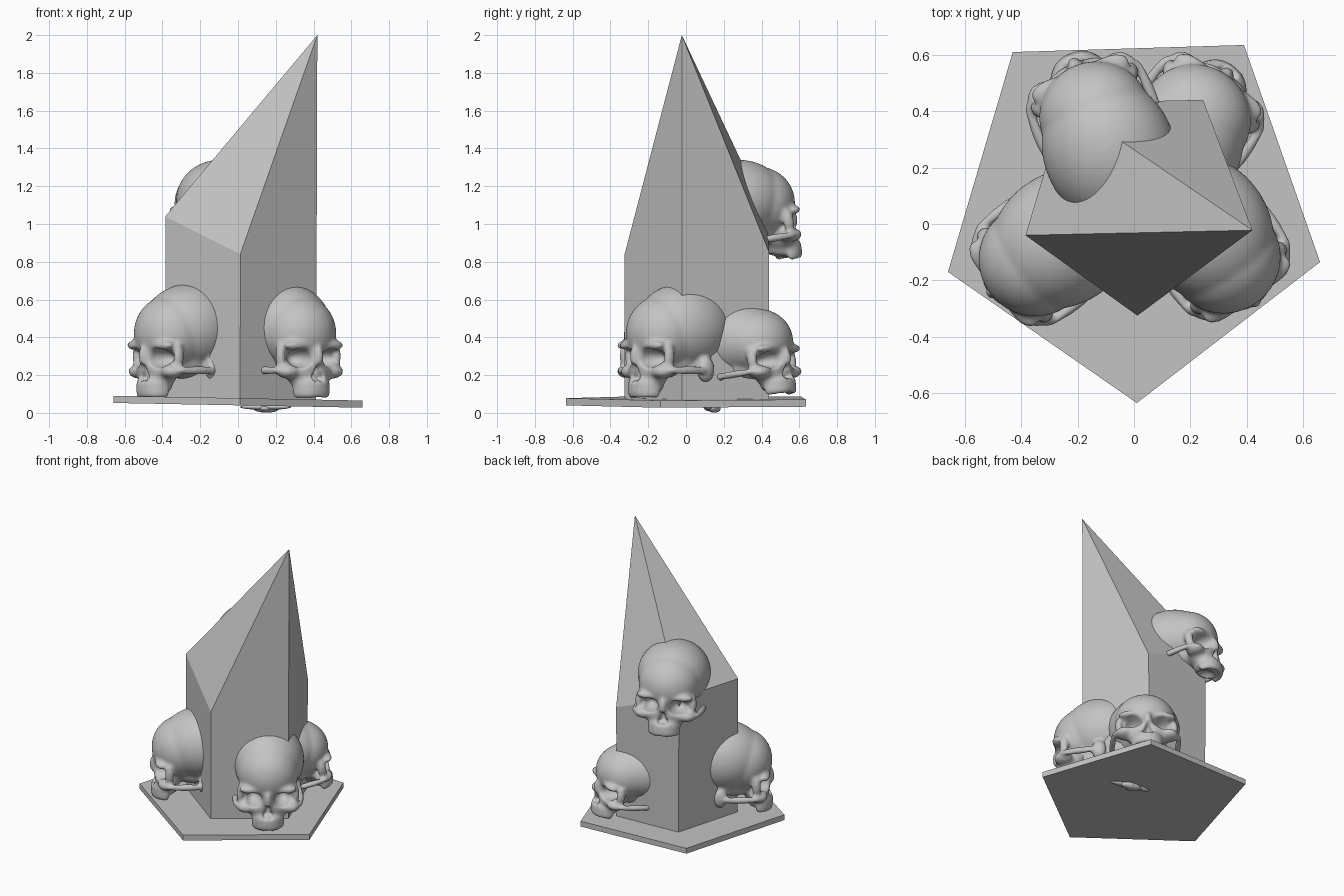
import bpy, bmesh, math
from mathutils import Matrix, Vector

cube = bpy.data.objects.get("Cube")
if cube:
    bpy.data.objects.remove(cube)

stone = bpy.data.materials.new("grey stone")
stone.use_nodes = True
stone.diffuse_color = (0.55, 0.55, 0.55, 1)
stone.node_tree.nodes["Principled BSDF"].inputs["Base Color"].default_value = stone.diffuse_color


def add_object(name, mesh):
    ob = bpy.data.objects.new(name, mesh)
    bpy.context.collection.objects.link(ob)
    if not mesh.materials:
        mesh.materials.append(stone)
    return ob


def prism(name, bottom, top, cap_faces):
    """Flat-faced prism between two rings of the same length."""
    bm = bmesh.new()
    lo = [bm.verts.new(p) for p in bottom]
    hi = [bm.verts.new(p) for p in top]
    n = len(lo)
    bm.faces.new(lo)
    for i in range(n):
        j = (i + 1) % n
        bm.faces.new((lo[i], lo[j], hi[j], hi[i]))
    for cap in cap_faces:
        bm.faces.new([hi[i] for i in cap])
    bmesh.ops.recalc_face_normals(bm, faces=bm.faces)
    mesh = bpy.data.meshes.new(name)
    bm.to_mesh(mesh)
    bm.free()
    return add_object(name, mesh)


def blobs(name, parts):
    """Ellipsoids given as (side, forward, up, radii); a side offset is mirrored."""
    bm = bmesh.new()
    for side, fwd, up, radii in parts:
        for s in ((1, -1) if side else (1,)):
            m = Matrix.Translation((s * side, -fwd, up)) @ Matrix.Diagonal((*radii, 1))
            bmesh.ops.create_icosphere(bm, subdivisions=4 if max(radii) > 0.1 else 3,
                                       radius=1, matrix=m)
    mesh = bpy.data.meshes.new(name)
    bm.to_mesh(mesh)
    bm.free()
    return add_object(name, mesh)


def remesh(ob, size):
    mod = ob.modifiers.new("Remesh", 'REMESH')
    mod.mode = 'VOXEL'
    mod.voxel_size = size
    mod.use_smooth_shade = True


def soften(ob, factor, repeats):
    mod = ob.modifiers.new("Smooth", 'SMOOTH')
    mod.factor = factor
    mod.iterations = repeats


def bake(ob, name):
    graph = bpy.context.evaluated_depsgraph_get()
    mesh = bpy.data.meshes.new_from_object(ob.evaluated_get(graph))
    mesh.name = name
    mesh.materials.clear()
    mesh.materials.append(stone)
    mesh.shade_smooth()
    return mesh


# Five-sided base slab, leaning slightly to one side
ring = [(-0.43, 0.61), (-0.66, -0.17), (0.01, -0.635), (0.66, -0.135), (0.39, 0.635)]
prism("base_slab",
      [(x, y, 0.04 - 0.019 * x) for x, y in ring],
      [(x, y, 0.078 - 0.019 * x) for x, y in ring], [(0, 1, 2, 3, 4)])

# Five-sided pillar whose slanted top rises to one corner
ring = [(-0.245, 0.43), (-0.385, -0.04), (0.012, -0.325), (0.42, -0.022), (0.245, 0.44)]
heights = [1.04, 1.04, 0.84, 2.0, 0.85]
prism("pillar",
      [(x * 0.985, y, 0.055) for x, y in ring],
      [(x, y, z) for (x, y), z in zip(ring, heights)],
      [(3, 0, 1), (3, 1, 2), (3, 4, 0)])

# Skull: solid masses of the cranium and face
mass = [
    (0, -0.03, 0.03, (0.235, 0.275, 0.235)),      # braincase
    (0, 0.1, 0.0, (0.2, 0.195, 0.205)),           # forehead
    (0, 0.0, -0.15, (0.15, 0.2, 0.09)),           # cranial base
    (0, 0.19, -0.18, (0.15, 0.09, 0.12)),         # mid face
    (0, 0.27, -0.12, (0.028, 0.04, 0.07)),        # nose bridge
    (0, 0.21, -0.27, (0.105, 0.09, 0.065)),       # upper jaw
    (0.1, 0.235, -0.062, (0.09, 0.045, 0.03)),    # brow
    (0.18, 0.185, -0.12, (0.024, 0.03, 0.075)),   # outer eye rim
    (0.14, 0.2, -0.2, (0.065, 0.06, 0.04)),       # cheek
    (0.212, 0.08, -0.195, (0.02, 0.13, 0.025)),   # cheek arch
    (0.18, -0.05, -0.19, (0.04, 0.05, 0.07)),     # bone behind the ear
]
for i in range(6):                                # teeth along the jaw
    a = math.radians(8 + 16 * i)
    mass.append((0.092 * math.sin(a), 0.2 + 0.085 * math.cos(a), -0.305,
                 (0.017, 0.017, 0.042)))

# Skull: hollows for eyes, nose and palate
hollow = [
    (0.098, 0.28, -0.13, (0.064, 0.13, 0.054)),
    (0, 0.31, -0.2, (0.02, 0.08, 0.045)),
    (0.018, 0.31, -0.232, (0.022, 0.08, 0.028)),
    (0, 0.17, -0.36, (0.068, 0.08, 0.075)),
]
body = blobs("skull_mass", mass)
cutter = blobs("skull_hollows", hollow)
cutter.hide_render = True
for ob in (body, cutter):
    remesh(ob, 0.01)
soften(body, 0.5, 4)
cut = body.modifiers.new("Hollows", 'BOOLEAN')
cut.operation = 'DIFFERENCE'
cut.object = cutter
remesh(body, 0.01)
soften(body, 0.5, 2)
skull_mesh = bake(body, "skull")
for ob in (body, cutter):
    bpy.data.objects.remove(ob)

# Skulls: place, compass heading, backward tilt, height scale
for name, place, heading, tilt, tall in (
        ("skull_front_right", (-0.275, -0.07, 0.42), 217, 0, 1.0),
        ("skull_front_left", (0.265, -0.04, 0.42), 305, 0, 1.0),
        ("skull_back_left", (0.16, 0.29, 0.36), 55, 8, 0.87),
        ("skull_back_upper", (-0.1, 0.29, 1.095), 112, 9, 0.94)):
    ob = add_object(name, skull_mesh)
    ob.location = place
    ob.rotation_euler = (math.radians(-tilt), 0, math.radians(heading + 90))
    ob.scale = (1, 1, tall)

# Bone fragment showing through the underside
bone = blobs("bone_fragment", [
    (0, 0, 0.0, (0.07, 0.03, 0.022)),
    (0, 0.015, 0.008, (0.14, 0.025, 0.015)),
    (0, 0.01, 0.0, (0.03, 0.045, 0.016))])
bone.location = (0.15, 0.15, 0.023)
bone.rotation_euler.z = math.radians(-15)
bone.data.shade_smooth()
